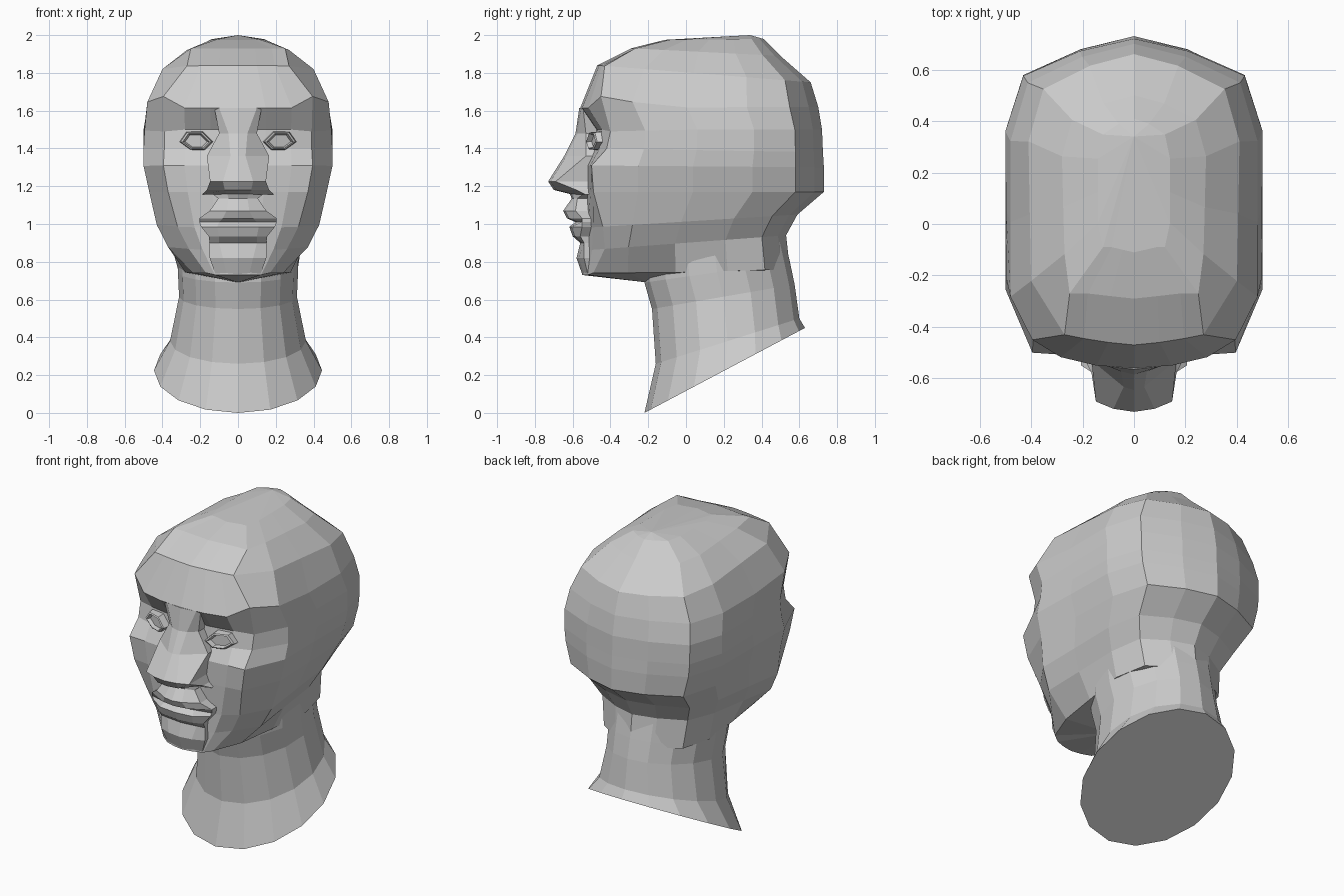
import bpy, bmesh, math

if "Cube" in bpy.data.objects:
    bpy.data.objects.remove(bpy.data.objects["Cube"])


def loft(name, rings, start=None, end=None):
    """Skin closed rings; each end is a fan to a point or a flat cap."""
    bm = bmesh.new()
    vs = [[bm.verts.new(p) for p in r] for r in rings]
    n = len(vs[0])
    for a, b in zip(vs, vs[1:]):
        for i in range(n):
            j = (i + 1) % n
            bm.faces.new((a[i], a[j], b[j], b[i]))
    for ring, tip in ((vs[0], start), (vs[-1], end)):
        if tip:
            t = bm.verts.new(tip)
            for i in range(n):
                bm.faces.new((ring[i], ring[(i + 1) % n], t))
        else:
            bm.faces.new(ring)
    bmesh.ops.recalc_face_normals(bm, faces=bm.faces)
    me = bpy.data.meshes.new(name)
    bm.to_mesh(me)
    bm.free()
    ob = bpy.data.objects.new(name, me)
    bpy.context.collection.objects.link(ob)
    return ob


def mirrored(half):
    """Close a half ring whose first and last points lie on x = 0."""
    return half + [(-x, y, z) for x, y, z in reversed(half[1:-1])]


# Skull: front z, back z, front y, back y, half width at the side and back,
# face corner x, corner setback, corner lift
skull_rows = [
    (.73, .76, -.55, .55, .24, .315, .17, .04, .01),
    (.86, .94, -.54, .53, .37, .34, .26, .09, 0),
    (.98, 1.05, -.53, .59, .43, .40, .32, .07, 0),
    (1.17, 1.17, -.53, .73, .47, .45, .37, .02, 0),
    (1.31, 1.30, -.53, .73, .50, .49, .395, .01, 0),
    (1.40, 1.38, -.49, .725, .50, .50, .39, .05, 0),
    (1.50, 1.50, -.48, .72, .495, .50, .39, .06, -.01),
    (1.615, 1.62, -.56, .70, .48, .48, .395, .09, .06),
    (1.84, 1.75, -.47, .66, .40, .41, .27, .02, 0),
    (1.93, 1.89, -.29, .50, .27, .28, .25, 0, 0),
    (1.975, 1.98, -.11, .41, .14, .14, .12, 0, 0),
]
side_shape = [(0, 1, .22), (.5, 1, .45), (1, 1, .70), (1, .86, .88), (1, .42, .96), (1, 0, 1)]


def skull_ring(zf, zb, yf, yb, w, wb, c, d, lift):
    pts = [(0, yf), (.37 * c, yf + .01), (.72 * c, yf + .02 + .25 * d), (c, yf + .02 + d)]
    pts += [((w + (wb - w) * m) * fx, yf + (yb - yf) * u) for m, fx, u in side_shape]
    half = [(x, y, zf + (zb - zf) * (y - yf) / (yb - yf)) for x, y in pts]
    for i, k in ((3, 1), (4, .5)):  # raised outer brow
        x, y, z = half[i]
        half[i] = (x, y, z + k * lift)
    return mirrored(half)


loft("skull", [skull_ring(*r) for r in skull_rows], (0, -.2, .69), (0, .34, 2.0))

# Neck: front z, back z, front y, back y, half width
neck_rows = [
    (0, .45, -.22, .63, .445),
    (.26, .50, -.16, .60, .36),
    (.55, .68, -.18, .575, .312),
    (.69, .80, -.22, .55, .318),
    (.80, .93, -.22, .52, .32),
]


def neck_ring(zf, zb, yf, yb, w):
    half = []
    for i in range(9):
        a = math.pi * i / 8
        u = (1 - math.cos(a)) / 2
        x = 0 if i in (0, 8) else w * math.sin(a)
        half.append((x, yf + (yb - yf) * u, zf + (zb - zf) * u))
    return mirrored(half)


loft("neck", [neck_ring(*r) for r in neck_rows])


# Nose and mouth: z, front y, front half width, side half width, side y
def feature_ring(z, yf, hf, hs, ys):
    return mirrored([(0, yf, z), (hf, yf + .012, z), (hs, ys, z),
                     (hs, -.42, z), (0, -.42, z)])


nose_rows = [
    (1.155, -.60, .06, .19, -.53),
    (1.18, -.70, .07, .165, -.58),
    (1.225, -.73, .08, .148, -.69),
    (1.36, -.645, .04, .165, -.53),
    (1.48, -.585, .05, .10, -.53),
    (1.615, -.565, .10, .125, -.545),
]
mouth_rows = [
    (.735, -.55, .06, .12, -.52),
    (.82, -.58, .08, .15, -.54),
    (.90, -.56, .10, .15, -.54),
    (.935, -.60, .10, .155, -.56),
    (.985, -.618, .11, .195, -.55),
    (1.01, -.585, .10, .205, -.55),
    (1.03, -.63, .08, .205, -.55),
    (1.07, -.65, .06, .15, -.585),
    (1.135, -.605, .05, .105, -.575),
    (1.17, -.62, .06, .15, -.53),
]
loft("nose", [feature_ring(*r) for r in nose_rows])
loft("mouth_and_chin", [feature_ring(*r) for r in mouth_rows])

# Eyelids with a recessed eye
lid = [(.14, 1.435), (.19, 1.485), (.27, 1.485), (.305, 1.435), (.25, 1.395), (.18, 1.395)]
for side, label in ((1, "left"), (-1, "right")):
    rings = []
    for y, s in ((-.42, 1.15), (-.50, 1), (-.505, .85), (-.48, .7)):
        ring = []
        for x, z in lid:
            px = .22 + (x - .22) * s
            ring.append((side * px, y + .35 * (px - .22), 1.437 + (z - 1.437) * s))
        rings.append(ring)
    loft("eye_" + label, rings)
